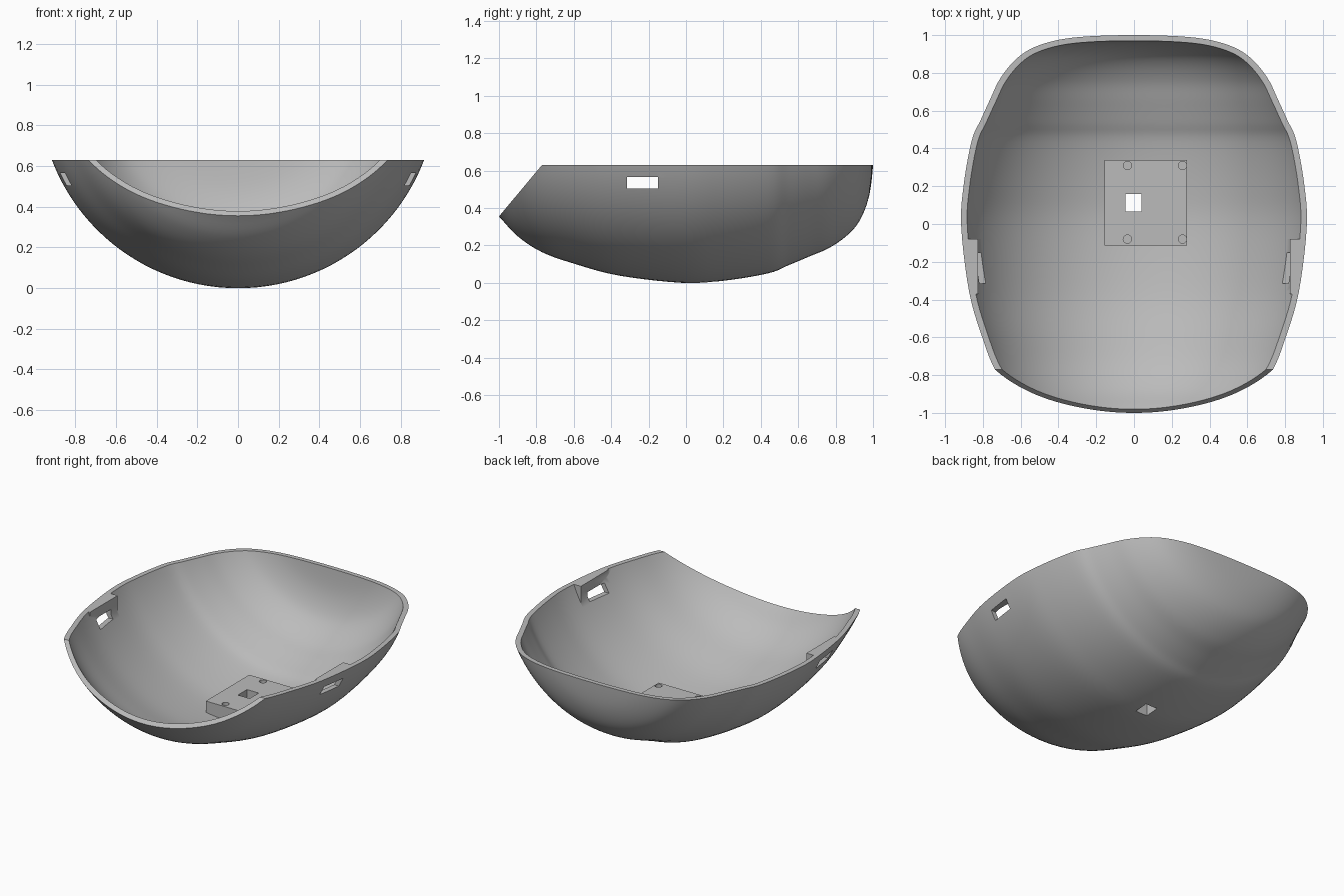
import bpy
import bmesh
import math
from mathutils import Vector, Matrix

default = bpy.data.objects.get("Cube")
if default:
    bpy.data.objects.remove(default, do_unlink=True)

AXIS_Z = 0.979      # height of the lengthwise axis the bowl is turned about
RIM_Z = 0.63
WALL = 0.03
SEGMENTS = 128

grey = bpy.data.materials.new("plain_grey")
grey.use_nodes = True
grey.diffuse_color = (0.5, 0.5, 0.5, 1)
grey.node_tree.nodes["Principled BSDF"].inputs["Base Color"].default_value = (0.5, 0.5, 0.5, 1)


def make_object(name, bm):
    bmesh.ops.recalc_face_normals(bm, faces=bm.faces)
    mesh = bpy.data.meshes.new(name)
    bm.to_mesh(mesh)
    bm.free()
    mesh.materials.append(grey)
    obj = bpy.data.objects.new(name, mesh)
    bpy.context.collection.objects.link(obj)
    return obj


def box(name, low, high, turn=Matrix()):
    low, high = Vector(low), Vector(high)
    bm = bmesh.new()
    bmesh.ops.create_cube(bm, size=1, matrix=turn @ Matrix.Translation((low + high) / 2)
                          @ Matrix.Diagonal((high - low).to_4d()))
    return make_object(name, bm)


def cylinder(name, x, y, z, radius, depth):
    bm = bmesh.new()
    bmesh.ops.create_cone(bm, cap_ends=True, segments=32, radius1=radius, radius2=radius,
                          depth=depth, matrix=Matrix.Translation((x, y, z)))
    return make_object(name, bm)


def subtract(target, cutter):
    """Cut one part out of another and drop the cutter."""
    mod = target.modifiers.new("cut", "BOOLEAN")
    mod.operation = "DIFFERENCE"
    mod.solver = "EXACT"
    mod.object = cutter
    bpy.context.view_layer.objects.active = target
    bpy.ops.object.modifier_apply(modifier=mod.name)
    bpy.data.objects.remove(cutter, do_unlink=True)


def smooth_path(knots, steps=5):
    """Catmull-Rom curve through the knots."""
    pts = [Vector(k) for k in knots]
    pts = [2 * pts[0] - pts[1]] + pts + [2 * pts[-1] - pts[-2]]
    path = []
    for a, b, c, d in zip(pts, pts[1:], pts[2:], pts[3:]):
        for i in range(steps):
            t = i / steps
            path.append(0.5 * (2 * b + (c - a) * t + (2 * a - 5 * b + 4 * c - d) * t ** 2
                               + (3 * b - a - 3 * c + d) * t ** 3))
    return path + [pts[-2]]


def inset_path(path, distance):
    result = []
    for i, p in enumerate(path):
        tangent = (path[min(i + 1, len(path) - 1)] - path[max(i - 1, 0)]).normalized()
        result.append(p + distance * Vector((tangent.y, -tangent.x)))
    return result


def turned_solid(name, path):
    """Solid of revolution about the lengthwise axis, path as (y, radius)."""
    bm = bmesh.new()
    rings = []
    for y, r in path:
        angles = [2 * math.pi * i / SEGMENTS for i in range(SEGMENTS)]
        rings.append([bm.verts.new((r * math.sin(a), y, AXIS_Z - r * math.cos(a))) for a in angles])
    for r0, r1 in zip(rings, rings[1:]):
        for i in range(SEGMENTS):
            j = (i + 1) % SEGMENTS
            bm.faces.new((r0[i], r0[j], r1[j], r1[i]))
    bm.faces.new(rings[0])
    bm.faces.new(rings[-1])
    return make_object(name, bm)


# Lengthwise profile: rounded front, straight taper, tight rounded back
profile = smooth_path([
    (-1.08, 0.545), (-1.0, 0.624), (-0.9, 0.73), (-0.77, 0.815), (-0.6, 0.876),
    (-0.36, 0.94), (-0.02, 0.979), (0.2, 0.968), (0.44, 0.928), (0.55, 0.884),
    (0.66, 0.838), (0.77, 0.79), (0.87, 0.718), (0.935, 0.635), (0.98, 0.51),
    (1.0, 0.35), (1.003, 0.2)])
shell = turned_solid("bowl_shell", profile)
cavity = turned_solid("cavity", inset_path(profile, WALL))

# Solid areas left standing inside the cavity: floor mount and two side pads
FLOOR_TOP = 0.125
subtract(cavity, box("floor_mount", (-0.155, -0.115, -0.3), (0.28, 0.34, FLOOR_TOP)))
for side in (-1, 1):
    xs = sorted((side * 0.826, side * 1.2))
    subtract(cavity, box("side_pad", (xs[0], -0.37, 0.4), (xs[1], -0.08, 0.8)))
subtract(shell, cavity)

# Flat rim on top and sloping cut across the front
subtract(shell, box("rim_trim", (-2, -2, RIM_Z), (2, 2, 3)))
slope = Matrix.Translation((0, -1.0, 0.355)) @ Matrix.Rotation(math.atan2(0.275, 0.23) , 4, "X")
subtract(shell, box("front_trim", (-2, -1, 0), (2, 2, 2),
                    slope))

# Window through each side wall
for side in (-1, 1):
    xs = sorted((side * 0.7, side * 1.2))
    subtract(shell, box("side_window", (xs[0], -0.316, 0.505), (xs[1], -0.151, 0.565)))

# Floor slot and four screw holes in the mount
subtract(shell, box("floor_slot", (-0.046, 0.065, -0.2), (0.04, 0.16, 0.4)))
for x in (-0.035, 0.257):
    for y in (-0.08, 0.31):
        subtract(shell, cylinder("screw_hole", x, y, FLOOR_TOP, 0.022, 0.1))

bpy.ops.object.select_all(action="DESELECT")
shell.select_set(True)
bpy.context.view_layer.objects.active = shell
bpy.ops.object.shade_smooth_by_angle(angle=math.radians(30))
